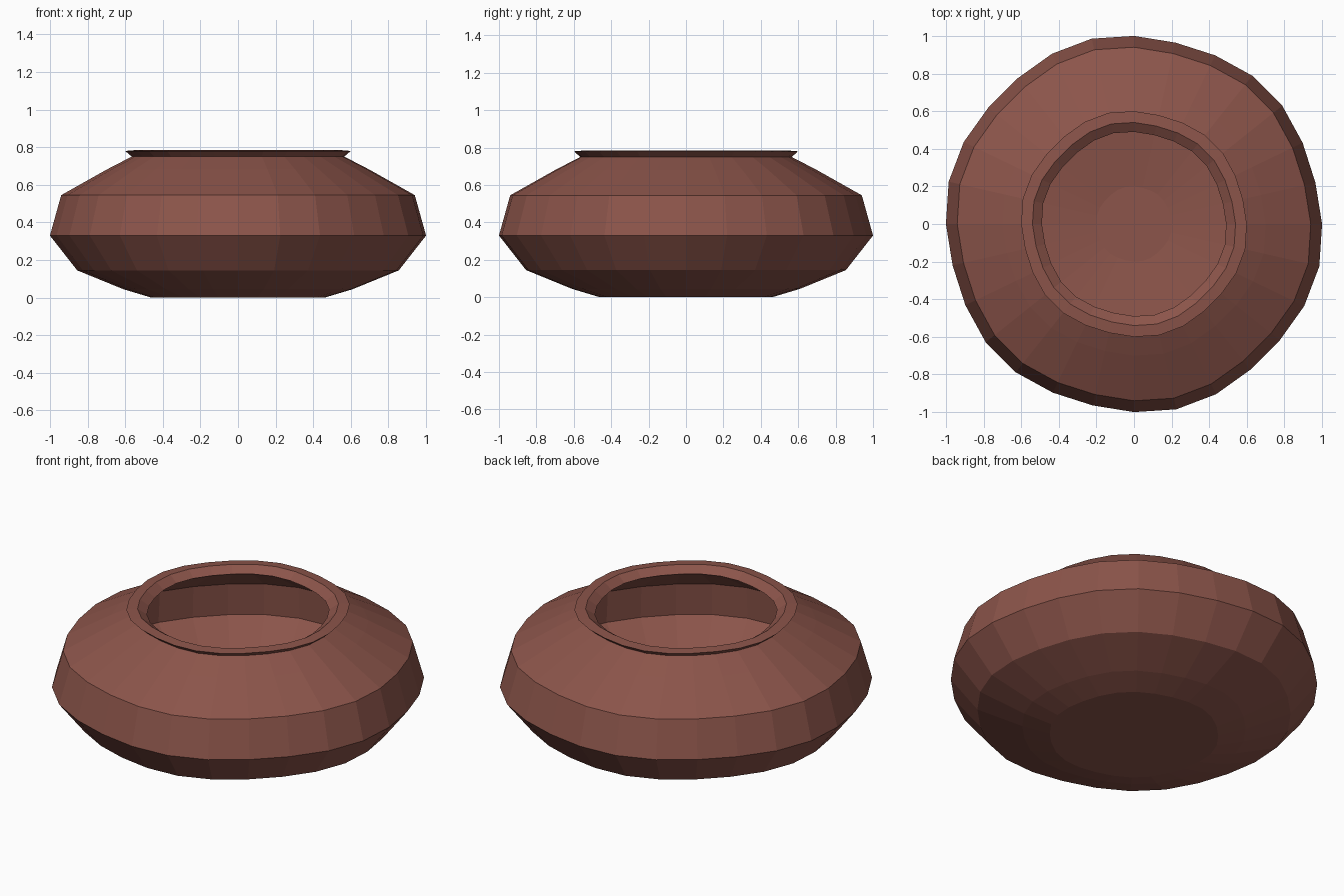
import bpy, bmesh, math

if "Cube" in bpy.data.objects:
    bpy.data.objects.remove(bpy.data.objects["Cube"])

SIDES = 28

# One reddish brown clay colour
clay = bpy.data.materials.new("reddish_brown_clay")
clay.diffuse_color = (0.262, 0.090, 0.069, 1)
clay.use_nodes = True
clay.node_tree.nodes["Principled BSDF"].inputs["Base Color"].default_value = clay.diffuse_color

# Closed section (radius, height): outside from the base up, over the lip, down inside
profile = [
    (0.46, 0.0), (0.61, 0.045), (0.855, 0.145), (1.0, 0.33),
    (0.94, 0.545), (0.70, 0.68), (0.565, 0.75),                # shoulder and neck
    (0.60, 0.78), (0.54, 0.785), (0.49, 0.75),                 # lip
    (0.64, 0.66), (0.86, 0.52), (0.875, 0.33),                 # inner wall
    (0.74, 0.20), (0.54, 0.11), (0.20, 0.07),                  # bowl floor
]


def wobble(a):
    """Slight hand-thrown unevenness around the pot."""
    return 1 + 0.011 * math.cos(6 * (a - math.pi / 4))


bm = bmesh.new()
rings = []
for r, z in profile:
    ring = []
    for k in range(SIDES):
        a = 2 * math.pi * k / SIDES
        rr = r * wobble(a)
        ring.append(bm.verts.new((rr * math.sin(a), rr * math.cos(a), z)))
    rings.append(ring)

# Walls between neighbouring rings
for lo, hi in zip(rings, rings[1:]):
    for k in range(SIDES):
        n = (k + 1) % SIDES
        bm.faces.new((lo[k], lo[n], hi[n], hi[k]))

# Flat base underneath and flat centre of the inside floor
bm.faces.new(rings[0])
bm.faces.new(rings[-1])
bmesh.ops.recalc_face_normals(bm, faces=bm.faces[:])

mesh = bpy.data.meshes.new("bowl")
bm.to_mesh(mesh)
bm.free()
mesh.materials.append(clay)
bowl = bpy.data.objects.new("bowl", mesh)
bpy.context.collection.objects.link(bowl)
